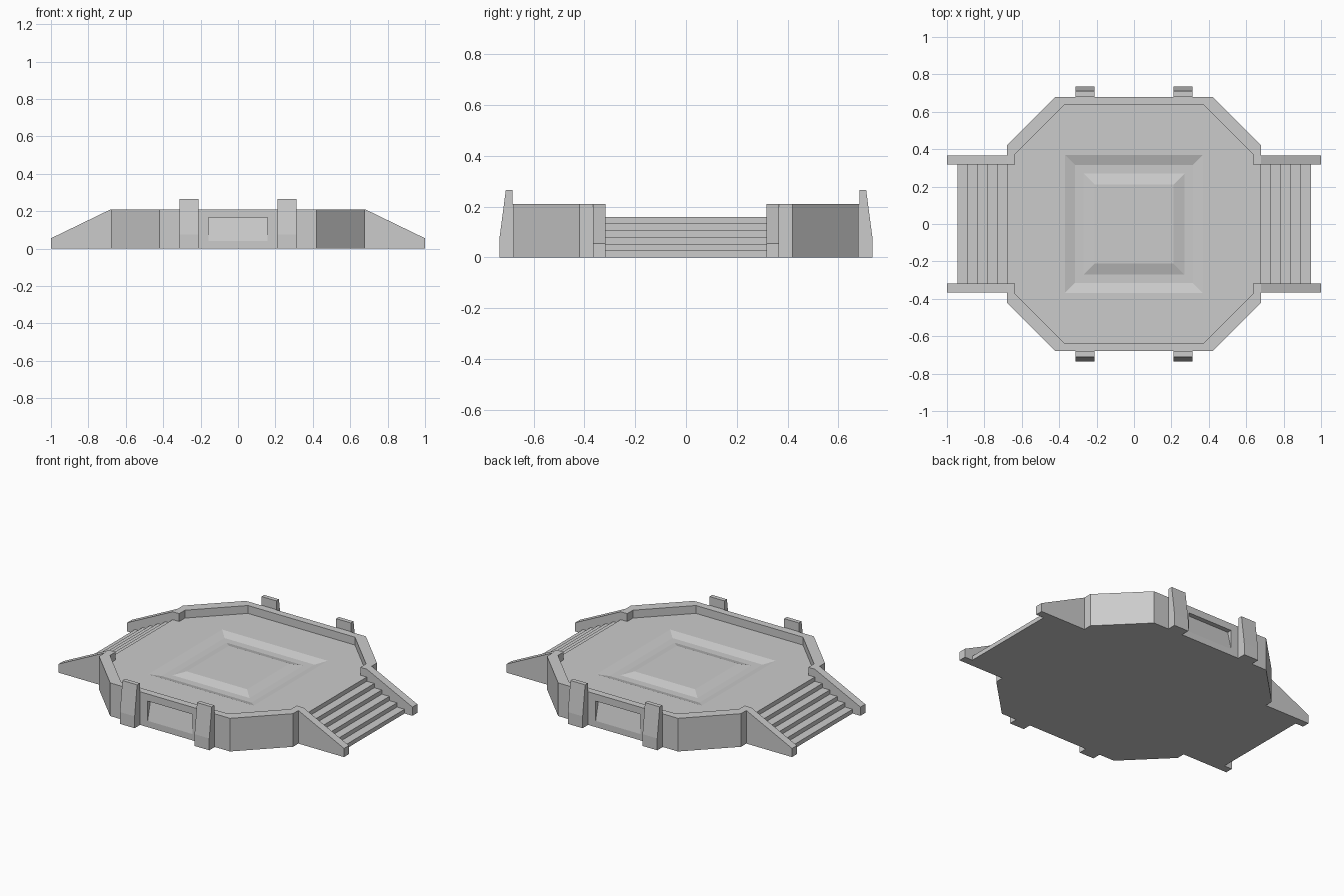
import bpy, bmesh
from mathutils import Vector

if "Cube" in bpy.data.objects:
    bpy.data.objects.remove(bpy.data.objects["Cube"])


def make(name, bm):
    bmesh.ops.recalc_face_normals(bm, faces=bm.faces)
    me = bpy.data.meshes.new(name)
    bm.to_mesh(me)
    bm.free()
    ob = bpy.data.objects.new(name, me)
    bpy.context.collection.objects.link(ob)
    return ob


def prism(name, pts, axis, lo, hi):
    """Extrude a 2D profile along the given axis (0=x, 1=y, 2=z)."""
    bm = bmesh.new()
    verts = []
    for p in pts:
        c = list(p)
        c.insert(axis, lo)
        verts.append(bm.verts.new(c))
    face = bm.faces.new(verts)
    ext = bmesh.ops.extrude_face_region(bm, geom=[face])
    move = Vector((0, 0, 0))
    move[axis] = hi - lo
    bmesh.ops.translate(bm, vec=move, verts=[v for v in ext["geom"] if isinstance(v, bmesh.types.BMVert)])
    return make(name, bm)


def frustum(name, half_lo, z_lo, half_hi, z_hi):
    """Square block with sloping sides."""
    bm = bmesh.new()
    bmesh.ops.create_cube(bm, size=2)
    for v in bm.verts:
        h, z = (half_hi, z_hi) if v.co.z > 0 else (half_lo, z_lo)
        v.co = (v.co.x * h, v.co.y * h, z)
    return make(name, bm)


def cut(ob, cutter):
    cutter.hide_render = True
    cutter.hide_viewport = True
    cutter.display_type = 'WIRE'
    m = ob.modifiers.new("cut", 'BOOLEAN')
    m.operation = 'DIFFERENCE'
    m.solver = 'EXACT'
    m.object = cutter


def mirror(ob, x, y):
    m = ob.modifiers.new("mirror", 'MIRROR')
    m.use_axis = (x, y, False)
    m.use_mirror_merge = False


TOP, FLOOR, PIT = 0.21, 0.16, 0.142
OUT, OUT_C = 0.68, 0.42      # outer octagon half width and corner
INN, INN_C = 0.635, 0.375    # inner octagon
GAP = 0.318                  # half width of the stair opening

# Arena floor with a square groove around a central panel
a, b = INN, INN_C
floor = prism("floor", [(a, -b), (a, b), (b, a), (-b, a), (-a, b), (-a, -b), (-b, -a), (b, -a)], 2, 0, FLOOR)
cut(floor, frustum("groove_cutter", 0.315, PIT, 0.425, 2 * FLOOR - PIT))
frustum("floor_centre_panel", 0.27, PIT, 0.212, FLOOR)

# Raised rim wall, one half mirrored to the back
half = [(OUT, -GAP), (OUT, -OUT_C), (OUT_C, -OUT), (-OUT_C, -OUT), (-OUT, -OUT_C), (-OUT, -GAP),
        (-INN, -GAP), (-INN, -INN_C), (-INN_C, -INN), (INN_C, -INN), (INN, -INN_C), (INN, -GAP)]
rim = prism("rim_wall", half, 2, 0, TOP)
# Wedge-shaped recess, deepest at its top edge
wedge = [(-OUT, 0.04), (-OUT + 0.03, 0.165), (-OUT - 0.05, 0.165), (-OUT - 0.05, 0.04)]
cut(rim, prism("recess_cutter", wedge, 0, -0.157, 0.157))
mirror(rim, False, True)

# Stairs on both sides
n, x_end = 5, 0.945
run, rise = (x_end - OUT) / n, FLOOR / (n + 1)
steps = [(INN, 0), (x_end, 0)]
for i in range(n):
    x, z = x_end - i * run, (i + 1) * rise
    steps += [(x, z), (x - run, z)]
steps += [(OUT, FLOOR), (INN, FLOOR)]
stairs = prism("stairs", steps, 1, -GAP, GAP)
mirror(stairs, True, False)

# Sloping stair side walls
side = prism("stair_side_wall", [(OUT, 0), (1, 0), (1, 0.055), (OUT, TOP)], 1, GAP, 0.367)
mirror(side, True, True)

# Tapered buttress posts front and back
post = prism("buttress_post", [(OUT, 0), (0.735, 0), (0.735, 0.075), (0.71, 0.265), (OUT + 0.003, 0.265), (OUT + 0.003, TOP), (OUT, TOP)],
             0, 0.21, 0.313)
mirror(post, True, True)
